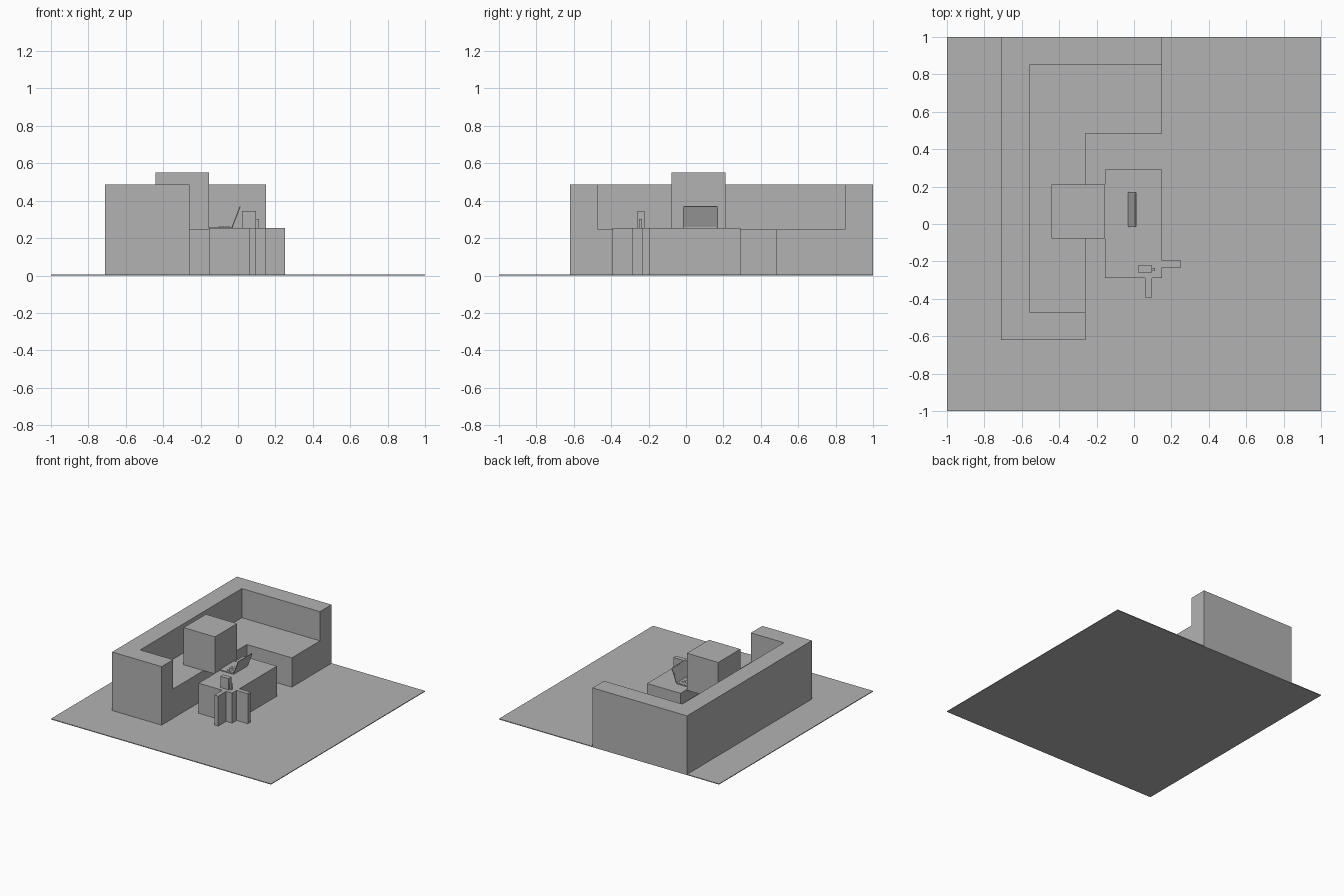
import bpy, bmesh, math
from mathutils import Matrix, Vector

default = bpy.data.objects.get("Cube")
if default:
    bpy.data.objects.remove(default)

grey = bpy.data.materials.new("plain_grey")
grey.use_nodes = True
GREY = (0.45, 0.45, 0.45, 1)
grey.diffuse_color = GREY
grey.node_tree.nodes["Principled BSDF"].inputs["Base Color"].default_value = GREY


def prism(name, outline, z0, z1):
    """Extrude a counter-clockwise floor outline from z0 up to z1."""
    bm = bmesh.new()
    base = bm.faces.new([bm.verts.new((x, y, z0)) for x, y in outline])
    top = bmesh.ops.extrude_face_region(bm, geom=[base])["geom"]
    verts = [v for v in top if isinstance(v, bmesh.types.BMVert)]
    bmesh.ops.translate(bm, verts=verts, vec=(0, 0, z1 - z0))
    bmesh.ops.recalc_face_normals(bm, faces=bm.faces)
    mesh = bpy.data.meshes.new(name)
    bm.to_mesh(mesh)
    bm.free()
    mesh.materials.append(grey)
    obj = bpy.data.objects.new(name, mesh)
    bpy.context.collection.objects.link(obj)
    return obj


def box(name, x0, x1, y0, y1, z0, z1):
    return prism(name, [(x0, y0), (x1, y0), (x1, y1), (x0, y1)], z0, z1)


def rounded_plate(name, x0, x1, y0, y1, z0, z1, r):
    """Thin plate with rounded corners."""
    outline = []
    corners = [(x1 - r, y0 + r, -90), (x1 - r, y1 - r, 0),
               (x0 + r, y1 - r, 90), (x0 + r, y0 + r, 180)]
    for cx, cy, start in corners:
        for step in range(4):
            a = math.radians(start + step * 30)
            outline.append((cx + r * math.cos(a), cy + r * math.sin(a)))
    return prism(name, outline, z0, z1)


# Floor
FLOOR = 0.006
box("floor", -1, 1, -1, 1, 0, FLOOR)

# Corner sofa: backrest with one arm, and an L-shaped seat
prism("sofa_back_and_arm",
      [(-0.71, -0.62), (-0.26, -0.62), (-0.26, -0.47), (-0.56, -0.47),
       (-0.56, 0.85), (0.15, 0.85), (0.15, 1), (-0.71, 1)], FLOOR, 0.487)
prism("sofa_seat",
      [(-0.56, -0.47), (-0.26, -0.47), (-0.26, 0.485), (0.15, 0.485),
       (0.15, 0.85), (-0.56, 0.85)], FLOOR, 0.247)

# Block resting on the seat
box("seated_block", -0.44, -0.155, -0.077, 0.21, 0.247, 0.552)

# Table with two upright fins near its corner
TABLE = 0.253
prism("table_with_fins",
      [(-0.155, -0.29), (0.06, -0.29), (0.06, -0.393), (0.095, -0.393),
       (0.095, -0.29), (0.15, -0.29), (0.15, -0.232), (0.252, -0.232),
       (0.252, -0.196), (0.15, -0.196), (0.15, 0.292), (-0.155, 0.292)],
      FLOOR, TABLE)

# Mug
box("mug_body", 0.021, 0.096, -0.259, -0.222, TABLE, 0.345)
box("mug_handle", 0.096, 0.113, -0.25, -0.234, TABLE, 0.303)

# Laptop base, keyboard and trackpad
Y0, Y1 = -0.015, 0.17
DECK = TABLE + 0.007
rounded_plate("laptop_base", -0.155, -0.03, Y0, Y1, TABLE, DECK, 0.008)
rounded_plate("trackpad", -0.145, -0.113, 0.05, 0.105, DECK, DECK + 0.0005, 0.003)
for row in range(4):
    x = -0.105 + row * 0.016
    for col in range(10):
        y = Y0 + 0.014 + col * 0.016
        box("key", x, x + 0.013, y, y + 0.013, DECK, DECK + 0.001)

# Laptop screen, hinged at the rear of the base and leaning back
screen = rounded_plate("laptop_screen", 0, 0.119, Y0, Y1, -0.005, 0, 0.008)
display = rounded_plate("laptop_display", 0.008, 0.112, Y0 + 0.008, Y1 - 0.008,
                        0, 0.0005, 0.003)
tilt = (Matrix.Translation(Vector((-0.033, 0, DECK)))
        @ Matrix.Rotation(-math.radians(69), 4, 'Y'))
for part in (screen, display):
    part.data.transform(tilt)
